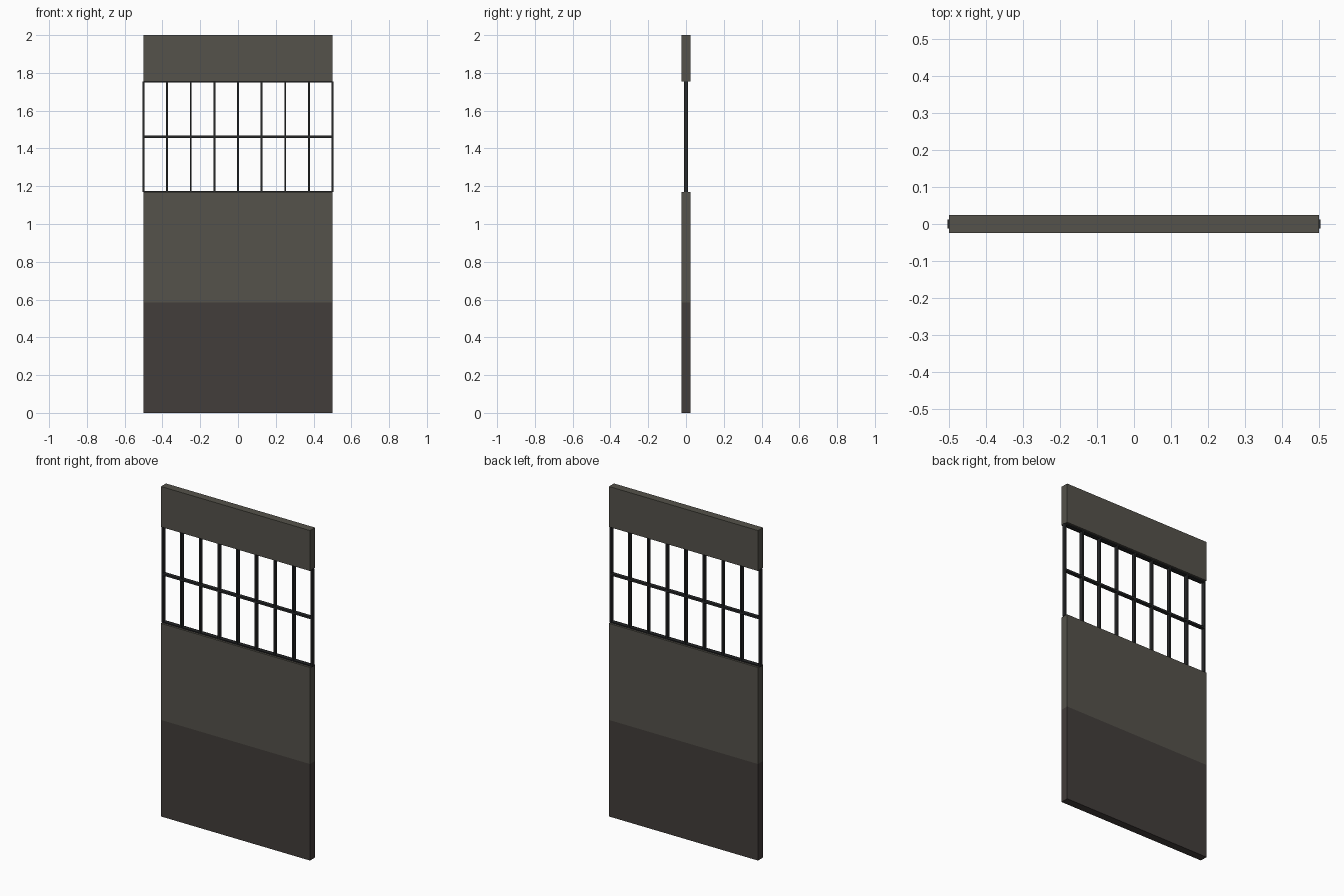
import bpy

if "Cube" in bpy.data.objects:
    bpy.data.objects.remove(bpy.data.objects["Cube"])


def material(name, rgb):
    m = bpy.data.materials.new(name)
    m.diffuse_color = (*rgb, 1)
    m.use_nodes = True
    m.node_tree.nodes["Principled BSDF"].inputs["Base Color"].default_value = m.diffuse_color
    return m


LOWER = material("dark_brown", (0.055, 0.047, 0.043))
UPPER = material("olive_grey", (0.09, 0.085, 0.07))
METAL = material("dark_metal", (0.02, 0.021, 0.022))


def box(name, x, z, depth, mat):
    """Box spanning x and z ranges, centred on y = 0."""
    bpy.ops.mesh.primitive_cube_add(size=1, location=(sum(x) / 2, 0, sum(z) / 2))
    o = bpy.context.object
    o.name = name
    o.scale = (x[1] - x[0], depth, z[1] - z[0])
    bpy.ops.object.transform_apply(location=False, rotation=False, scale=True)
    o.data.materials.append(mat)
    return o


W = 0.5                     # half width
PANEL, BAR = 0.048, 0.023   # depths
SEAM, SILL, HEAD, TOP = 0.585, 1.17, 1.755, 2.0

# Solid panels
box("lower_panel", (-W, W), (0, SEAM), PANEL, LOWER)
box("middle_panel", (-W, W), (SEAM, SILL), PANEL, UPPER)
box("top_panel", (-W, W), (HEAD, TOP), PANEL, UPPER)

# Vertical window bars, the outer two straddling the panel edges
for i in range(9):
    x = -W + i * 2 * W / 8
    box(f"window_bar_{i + 1}", (x - 0.005, x + 0.005), (SILL, HEAD), BAR, METAL)

# Horizontal rails at sill, middle and head
for name, z in (("sill_rail", SILL), ("middle_rail", (SILL + HEAD) / 2), ("head_rail", HEAD)):
    box(name, (-W, W), (z - 0.006, z + 0.006), BAR, METAL)
